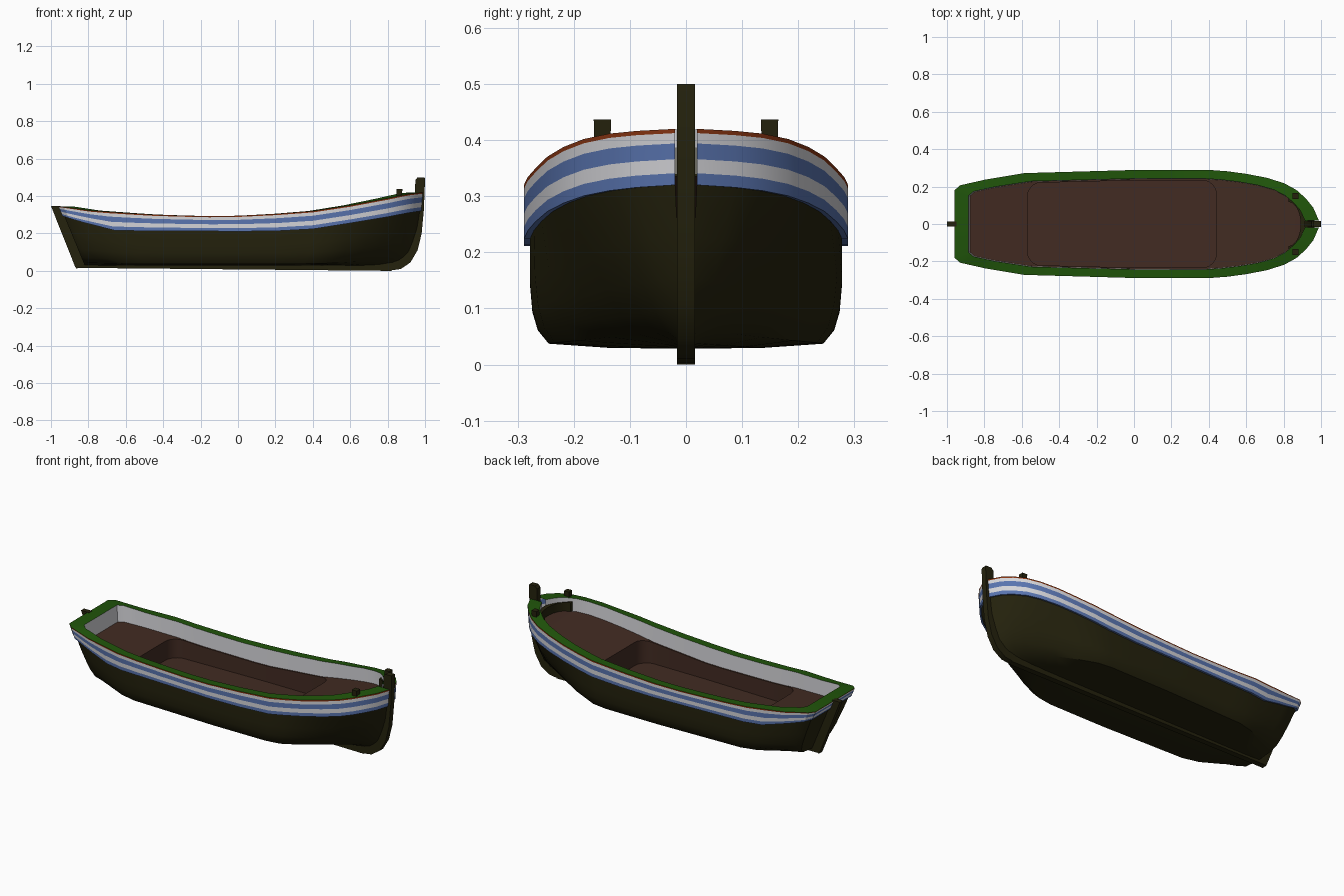
import bpy, bmesh, math

if "Cube" in bpy.data.objects:
    bpy.data.objects.remove(bpy.data.objects["Cube"])


def mat(name, r, g, b):
    m = bpy.data.materials.new(name)
    m.diffuse_color = (r, g, b, 1)
    m.use_nodes = True
    m.node_tree.nodes["Principled BSDF"].inputs["Base Color"].default_value = m.diffuse_color
    return m


DARK = mat("dark_olive_wood", .018, .016, .004)
WHITE = mat("white_paint", .66, .66, .69)
BLUE = mat("blue_paint", .10, .175, .43)
RED = mat("red_brown_paint", .25, .036, .006)
GREEN = mat("green_paint", .014, .088, .003)
BROWN = mat("brown_deck", .054, .024, .016)


def interp(table, t):
    if t <= table[0][0]:
        return table[0][1]
    for (a, p), (b, q) in zip(table, table[1:]):
        if t <= b:
            return p + (q - p) * (t - a) / (b - a)
    return table[-1][1]


def lerp(a, b, t):
    return a + (b - a) * t


def smooth(t):
    t = max(0, min(1, t))
    return t * t * (3 - 2 * t)


def finish(bm, name, mats, angle=30):
    me = bpy.data.meshes.new(name)
    bm.to_mesh(me)
    bm.free()
    for m in mats:
        me.materials.append(m)
    ob = bpy.data.objects.new(name, me)
    bpy.context.collection.objects.link(ob)
    bpy.ops.object.select_all(action='DESELECT')
    ob.select_set(True)
    bpy.context.view_layer.objects.active = ob
    bpy.ops.object.shade_smooth_by_angle(angle=math.radians(angle))
    return ob


def loft(name, rows, mats, rule=lambda r: 0):
    """Skin of rows of points on the +y side, mirrored to -y."""
    bm = bmesh.new()
    for s in (1, -1):
        vs = [[bm.verts.new((x, y * s, z)) for x, y, z in row] for row in rows]
        for r in range(len(rows) - 1):
            for c in range(len(rows[0]) - 1):
                q = [vs[r][c], vs[r + 1][c], vs[r + 1][c + 1], vs[r][c + 1]]
                f = bm.faces.new(q if s == 1 else q[::-1])
                f.material_index = rule(r)
    bmesh.ops.remove_doubles(bm, verts=bm.verts, dist=1e-5)
    bmesh.ops.dissolve_degenerate(bm, edges=bm.edges, dist=1e-5)
    return finish(bm, name, mats)


def extrude(name, pts, vec, m):
    """Closed outline swept along a vector."""
    bm = bmesh.new()
    f = bm.faces.new([bm.verts.new(p) for p in pts])
    g = bmesh.ops.extrude_face_region(bm, geom=[f])
    bmesh.ops.translate(bm, vec=vec, verts=[v for v in g['geom'] if isinstance(v, bmesh.types.BMVert)])
    bmesh.ops.recalc_face_normals(bm, faces=bm.faces)
    return finish(bm, name, [m])


# Plan half-width along the boat (0 = stern, 1 = bow), sheer and deck lines
PLAN = [(0, .18), (.015, .207), (.08, .237), (.186, .272), (.33, .28), (.495, .289), (.70, .289),
        (.75, .282), (.804, .268), (.86, .247), (.907, .218), (.94, .182), (.965, .137), (.985, .088), (1, .02)]
SHEER = [(-.96, .345), (-.8, .322), (-.5, .302), (-.2, .292), (0, .295), (.3, .31), (.4, .32),
         (.6, .35), (.8, .388), (.9, .41), (.98, .42)]
BAND = [(-.96, .293), (-.9, .27), (-.7, .215), (0, .211), (.3, .215), (.4, .224), (.6, .255),
        (.8, .288), (.9, .308), (.98, .32)]
DECK = [(-.96, .25), (-.5, .21), (0, .2), (.4, .232), (.7, .292), (.9, .335), (.98, .34)]
STEM = [(.03, .85), (.06, .89), (.1, .925), (.2, .96), (.3, .978), (.42, .988)]
US = [0, .015, .05, .08, .13, .186, .25, .33, .41, .495, .6, .70, .75, .804, .86, .907, .94, .965, .985, 1]
COLS = [(0, 0)] + [(u, 1) for u in US]      # first column closes the transom


def base_x(u):
    return lerp(-.96, .98, u)


def stern_x(z):
    return -.83 - (z - .03) * .413


# Hull cross-sections as (width, height) fractions
MID = [(0, 0), (.5, .01), (.88, .05), (.95, .18), (.985, .36), (1, .62), (1, 1)]
BOW = [(0, 0), (.08, .04), (.25, .12), (.4, .24), (.57, .42), (.77, .68), (1, 1)]
AFT = [(0, 0), (.12, .02), (.55, .06), (.78, .16), (.89, .34), (.96, .64), (1, 1)]


def hull_row(k):
    row = []
    for u, on in COLS:
        a, b = smooth((.16 - u) / .16), smooth((u - .72) / .28)
        wf, hf = [m + (s - m) * a + (t - m) * b for m, s, t in zip(MID[k], AFT[k], BOW[k])]
        z = lerp(.028, interp(BAND, base_x(u)), hf)
        x = lerp(stern_x(z) + .01, interp(STEM, z) - .008, u)
        row.append((x, on * wf * .962 * interp(PLAN, u), z))
    return row


hull = [hull_row(k) for k in range(len(MID))]
loft("hull", hull, [DARK])


# Striped band standing slightly proud of the hull
def band_row(t):
    row = []
    for u, on in COLS:
        z = lerp(interp(BAND, base_x(u)), interp(SHEER, base_x(u)), t)
        row.append((lerp(stern_x(z), interp(STEM, z), u), on * interp(PLAN, u), z))
    return row


band = [band_row(t) for t in (0, .21, .46, .74, .925, 1)]
loft("striped_band", [hull[-1]] + band, [BLUE, WHITE, RED], lambda r: (0, 0, 1, 0, 1, 2)[r])


# Green rail and white inner bulwark
def inner_row(line, aft=-.885, k=.84):
    return [(lerp(aft, .915, u), on * k * interp(PLAN, u), interp(line, base_x(u))) for u, on in COLS]


loft("rail", [band[-1], inner_row(SHEER)], [GREEN])
loft("inner_bulwark", [inner_row(SHEER), inner_row(DECK, -.878, .832)], [WHITE])

# Deck with a sunken well with rounded corners
X0, X1, R, FLOOR = -.57, .44, .07, .11
stations = [lerp(-.878, .915, u) for u in US]
xs = [X0 + R * (1 - math.cos(i * math.pi / 12)) for i in range(7)]
xs += [lerp(X0 + R, X1 - R, i / 8) for i in range(1, 8)]
xs += [X1 - R * (1 - math.cos(i * math.pi / 12)) for i in range(6, -1, -1)]
well = [(X0, 0)] + [(x, 1) for x in xs] + [(X1, 0)]
aft = [(x, 0) for x in stations if x < X0]
fore = [(x, 0) for x in stations if x > X1]
rows = [[], [], [], []]
for x, inside in aft + well + fore:
    u = (x + .878) / 1.793
    w, dz = .832 * interp(PLAN, u), interp(DECK, base_x(u))
    d = min(x - X0, X1 - x, R)
    h = inside and .97 * w - R + math.sqrt(max(0, R * R - (R - d) ** 2))
    f = FLOOR if inside else dz
    for row, p in zip(rows, ((x, w, dz), (x, h, dz), (x, h, f), (x, 0, f))):
        row.append(p)
# the first station closes straight across the stern
loft("deck_and_well", rows, [BROWN])


# Keel, stem post and stern post
def plank(name, prof, half):
    extrude(name, [(x, -half, z) for x, z in prof], (0, 2 * half, 0), DARK)


plank("keel", [(-.865, .016), (.82, 0), (.85, .045), (-.82, .045)], .016)
plank("stem_post", [(.80, 0), (.87, .01), (.922, .045), (.96, .11), (.982, .2), (.994, .33), (1, .49),
                    (.997, .5), (.96, .5), (.948, .485), (.945, .3), (.91, .17), (.87, .09), (.80, .04)], .016)
plank("stern_post", [(-1, .347), (-.95, .347), (-.81, .03), (-.865, .012), (-.872, .025)], .014)

# Mooring posts and curved bow beam between them
for s, side in ((1, "left"), (-1, "right")):
    bm = bmesh.new()
    bmesh.ops.create_cube(bm, size=1)
    for v in bm.verts:
        k = .031 if v.co.z > 0 else .024
        v.co = (.863 + v.co.x * k, s * .149 + v.co.y * k, .378 + v.co.z * .118)
    finish(bm, "mooring_post_" + side, [DARK])

arc = [i * math.pi / 16 - math.pi / 2 for i in range(17)]
ring = [(.825 + .09 * math.cos(a), .15 * math.sin(a), .335) for a in arc]
ring += [(.825 + .066 * math.cos(a), .118 * math.sin(a), .335) for a in reversed(arc)]
extrude("bow_beam", ring, (0, 0, .052), DARK)
